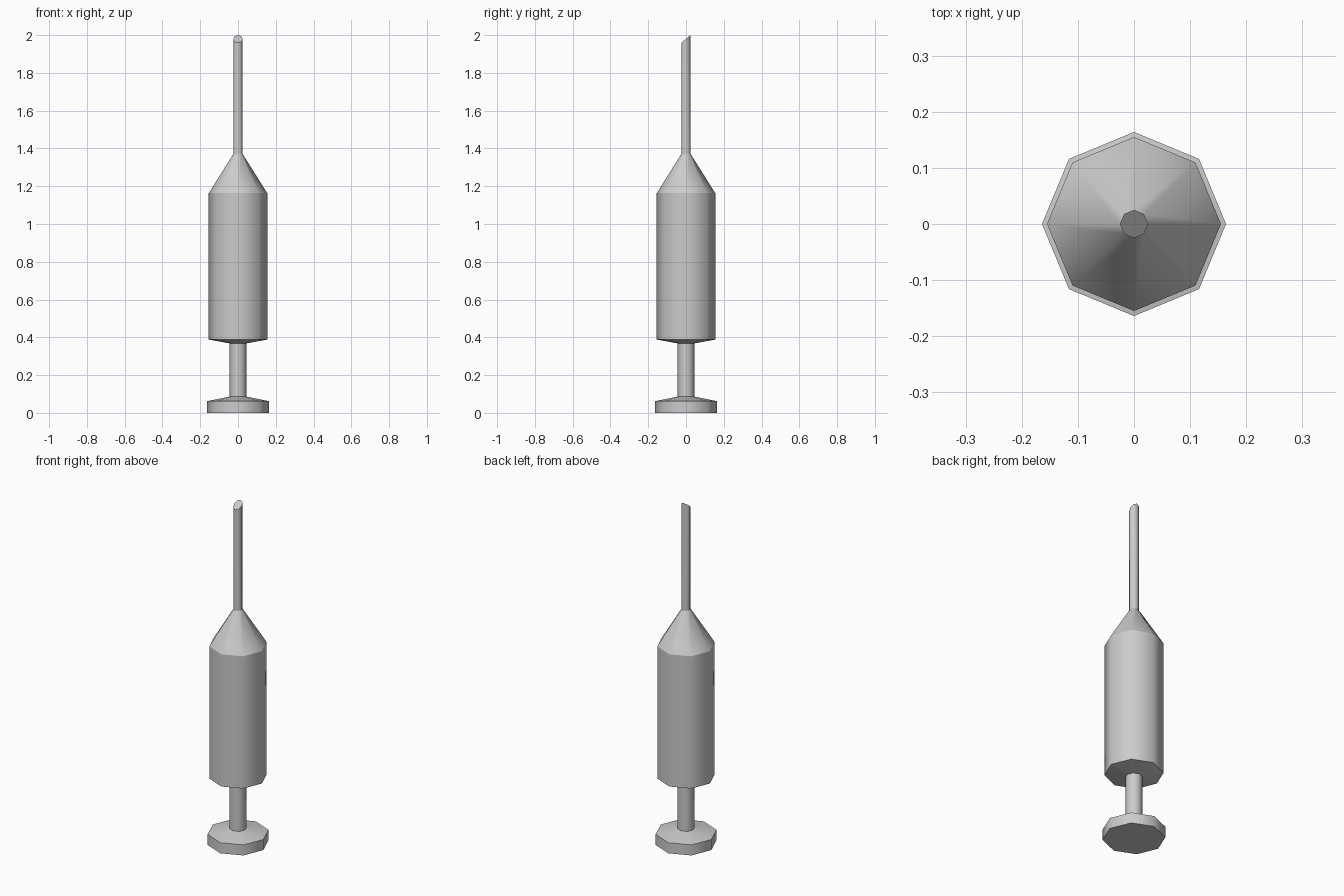
import bpy, bmesh, math

if "Cube" in bpy.data.objects:
    bpy.data.objects.remove(bpy.data.objects["Cube"])

SIDES = 8


def lathe(name, profile, cap_bottom=False, cap_top=False, slant=0.0):
    """Eight-sided turned part from (radius, z) points; slant tilts the last ring along y."""
    bm = bmesh.new()
    rings = []
    for i, (r, z) in enumerate(profile):
        tilt = slant if i == len(profile) - 1 else 0.0
        ring = []
        for k in range(SIDES):
            a = 2 * math.pi * k / SIDES
            x, y = r * math.cos(a), r * math.sin(a)
            ring.append(bm.verts.new((x, y, z + tilt * y)))
        rings.append(ring)
    for lo, hi in zip(rings, rings[1:]):
        for k in range(SIDES):
            n = (k + 1) % SIDES
            bm.faces.new((lo[k], lo[n], hi[n], hi[k])).smooth = True
    if cap_bottom:
        bm.faces.new(rings[0][::-1])
    if cap_top:
        bm.faces.new(rings[-1])
    # Sharp rims between bands, smooth around the axis
    for ring in rings:
        for k in range(SIDES):
            bm.edges.get((ring[k], ring[(k + 1) % SIDES])).smooth = False
    mesh = bpy.data.meshes.new(name)
    bm.to_mesh(mesh)
    bm.free()
    obj = bpy.data.objects.new(name, mesh)
    bpy.context.collection.objects.link(obj)
    return obj


# Thumb plate with its shallow cone
lathe("thumb_plate", [(0.164, 0.0), (0.164, 0.062), (0.045, 0.086)], cap_bottom=True)
# Plunger rod
lathe("plunger_rod", [(0.045, 0.086), (0.045, 0.368)])
# Barrel with tapered base and conical nose
lathe("barrel", [(0.045, 0.368), (0.155, 0.388), (0.155, 1.163), (0.025, 1.37)])
# Needle with slanted tip, higher at the back
lathe("needle", [(0.025, 1.37), (0.025, 1.98)], cap_top=True, slant=0.8)
